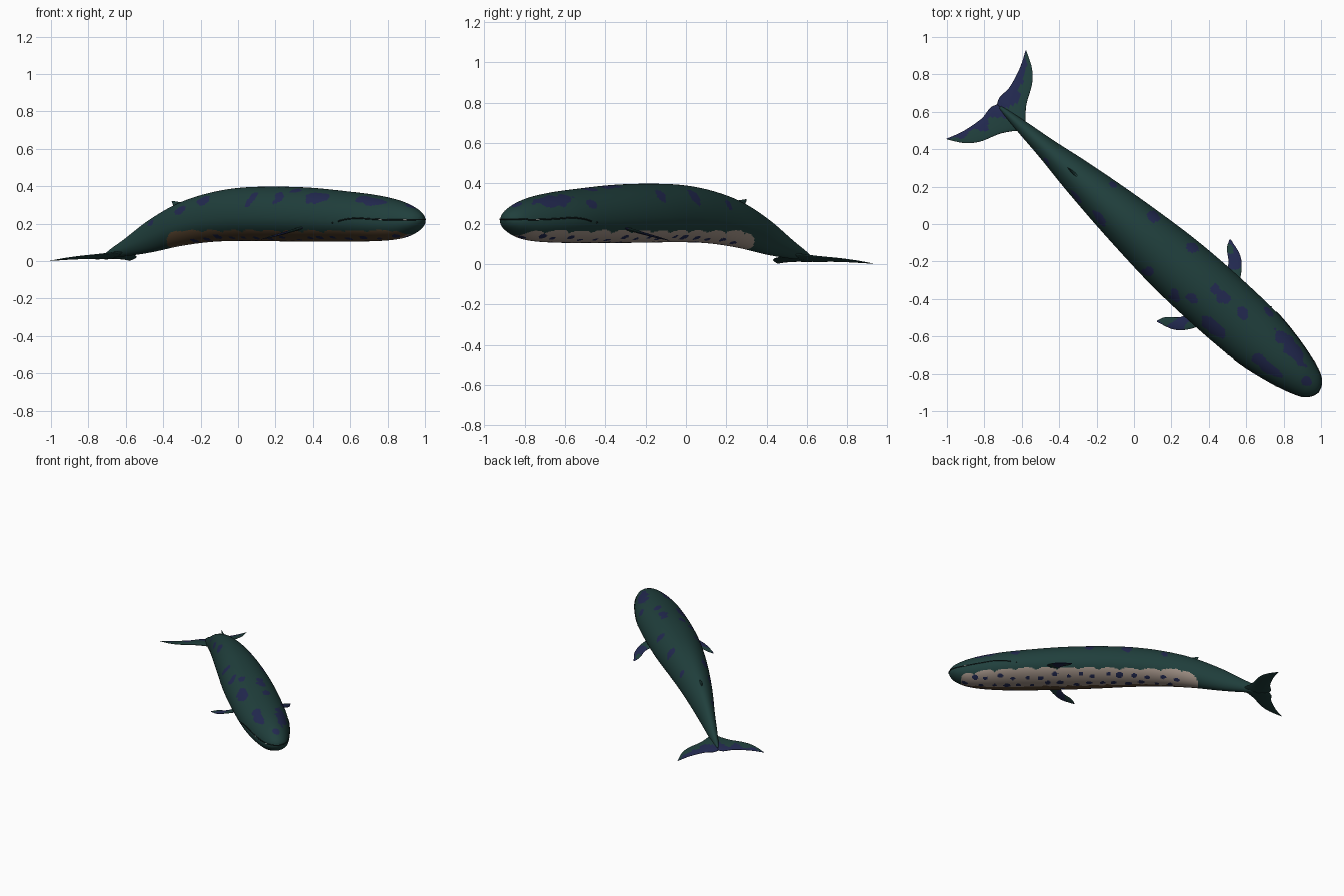
import bpy, bmesh, math, random
from mathutils import Vector, noise

if "Cube" in bpy.data.objects:
    bpy.data.objects.remove(bpy.data.objects["Cube"])

random.seed(4)

def material(name, rgb):
    m = bpy.data.materials.new(name)
    m.diffuse_color = (*rgb, 1)
    m.use_nodes = True
    m.node_tree.nodes["Principled BSDF"].inputs["Base Color"].default_value = m.diffuse_color
    return m

MATS = [material("deep teal", (0.0145, 0.050, 0.046)),
        material("dusk blue", (0.016, 0.022, 0.080)),
        material("pale belly", (0.35, 0.28, 0.235)),
        material("brown belly", (0.105, 0.062, 0.030)),
        material("mouth black", (0.006, 0.014, 0.014)),
        material("baleen white", (0.75, 0.75, 0.7))]
TEAL, BLUE, PALE, BROWN, BLACK, WHITE = range(6)

# Swimming direction: s runs tail to head, n runs across the body
FORWARD = Vector((0.745, -0.667, 0))
ACROSS = Vector((0.667, 0.745, 0))

def place(s, n, z):
    return FORWARD * s + ACROSS * (n - 0.012) + Vector((0, 0, z))

def interp(rows, x):
    """Smooth interpolation of table rows keyed by their first column."""
    x = min(max(x, rows[0][0]), rows[-1][0])
    i = 0
    while i < len(rows) - 2 and x > rows[i + 1][0]:
        i += 1
    a, b = rows[i], rows[i + 1]
    p, q = rows[max(i - 1, 0)], rows[min(i + 2, len(rows) - 1)]
    h = b[0] - a[0]
    t = (x - a[0]) / h
    out = []
    for k in range(1, len(a)):
        ma = (b[k] - p[k]) / (b[0] - p[0]) * h
        mb = (q[k] - a[k]) / (q[0] - a[0]) * h
        out.append((2*t**3 - 3*t*t + 1) * a[k] + (t**3 - 2*t*t + t) * ma
                   + (3*t*t - 2*t**3) * b[k] + (t**3 - t*t) * mb)
    return out

def build(name, rings, paint):
    """Skin closed rings of (s, n, z) points; paint gives each face a colour."""
    bm = bmesh.new()
    loops = [[bm.verts.new(place(*p)) for p in ring] for ring in rings]
    count = len(rings[0])
    for i in range(len(rings) - 1):
        for j in range(count):
            k = (j + 1) % count
            f = bm.faces.new((loops[i][j], loops[i][k], loops[i+1][k], loops[i+1][j]))
            pts = [rings[i][j], rings[i][k], rings[i+1][k], rings[i+1][j]]
            f.material_index = paint(*[sum(p[c] for p in pts) / 4 for c in range(3)], i, j)
    for end in (loops[0], loops[-1]):
        bm.faces.new(end)
    bmesh.ops.remove_doubles(bm, verts=bm.verts, dist=0.0002)
    bmesh.ops.recalc_face_normals(bm, faces=bm.faces)
    for f in bm.faces:
        f.smooth = True
    mesh = bpy.data.meshes.new(name)
    bm.to_mesh(mesh)
    bm.free()
    for m in MATS:
        mesh.materials.append(m)
    obj = bpy.data.objects.new(name, mesh)
    bpy.context.collection.objects.link(obj)
    return obj

# Body stations: s, half width, underside z, top z
BODY = [(-0.95, 0.008, 0.020, 0.034), (-0.90, 0.018, 0.022, 0.065),
        (-0.80, 0.034, 0.026, 0.118), (-0.62, 0.058, 0.046, 0.220),
        (-0.41, 0.092, 0.080, 0.309), (-0.19, 0.122, 0.102, 0.364),
        (0.03, 0.147, 0.108, 0.392), (0.28, 0.169, 0.106, 0.398),
        (0.53, 0.177, 0.104, 0.392), (0.81, 0.173, 0.104, 0.371),
        (0.96, 0.161, 0.106, 0.357), (1.10, 0.135, 0.112, 0.337),
        (1.20, 0.108, 0.126, 0.313), (1.27, 0.082, 0.152, 0.285),
        (1.305, 0.058, 0.175, 0.264), (1.325, 0.029, 0.198, 0.243),
        (1.333, 0.001, 0.220, 0.224)]

def section(s):
    w, lo, hi = interp(BODY, s)
    return w, lo, hi, lo + (hi - lo) * 0.43

def side_width(s, z):
    w, lo, hi, mid = section(s)
    h = hi - mid if z > mid else mid - lo
    return w * math.sqrt(max(0, 1 - ((z - mid) / h) ** 2))

def body_ring(s, count=128):
    w, lo, hi, mid = section(s)
    ring = []
    for j in range(count):
        a = math.tau * j / count
        h = hi - mid if math.sin(a) > 0 else mid - lo
        ring.append((s, w * math.cos(a), mid + h * math.sin(a)))
    return ring

# Painted blotches on the back: s, n, z, radius along, radius around
BACK = [(1.06, 0.08, 0.31, 0.13, 0.045), (1.02, -0.08, 0.32, 0.10, 0.035),
        (1.25, 0, 0.29, 0.03, 0.03), (0.60, 0.04, 0.38, 0.055, 0.04),
        (0.69, -0.12, 0.33, 0.08, 0.045), (0.75, 0.05, 0.37, 0.04, 0.03),
        (0.42, -0.12, 0.33, 0.035, 0.04), (0.22, -0.125, 0.32, 0.03, 0.05),
        (0.50, -0.08, 0.37, 0.04, 0.03), (-0.15, -0.075, 0.31, 0.05, 0.035),
        (-0.33, -0.08, 0.27, 0.05, 0.025), (-0.56, -0.04, 0.20, 0.04, 0.02),
        (0.32, 0.13, 0.33, 0.035, 0.04), (0.05, 0.11, 0.33, 0.035, 0.045),
        (-0.22, 0.09, 0.29, 0.03, 0.03), (0.84, 0.14, 0.30, 0.04, 0.03)]

# Dark spots in rows along the belly
BELLY = []
for i in range(16):
    for deg, shift in ((304, 0), (276, 0.05), (240, 0.03)):
        s = -0.30 + i * 0.097 + shift + random.uniform(-0.015, 0.015)
        w, lo, hi, mid = section(s)
        a = math.radians(deg + random.uniform(-7, 7))
        r = random.uniform(0.017, 0.026)
        BELLY.append((s, w * math.cos(a), mid + (mid - lo) * math.sin(a), r, r * 0.9))

def in_spot(spots, s, n, z, wobble):
    return any(((s - c[0]) / c[3]) ** 2 + ((n - c[1]) ** 2 + (z - c[2]) ** 2) / c[4] ** 2
               < 1 + wobble for c in spots)

def paint_body(s, n, z, i, j):
    wob = noise.noise(Vector((s * 18, n * 18, z * 18)))
    # Scalloped border that rounds off at both ends of the belly
    edge = 0.150 + 0.017 * math.sqrt(abs(math.sin(s * 21 + (1 if n > 0 else 0)))) + 0.005 * wob
    for gap in ((s + 0.46) / 0.16, (1.265 - s) / 0.06):
        if gap < 1:
            edge -= 0.09 * (1 - math.sqrt(max(0, gap * (2 - gap))))
    if -0.46 < s < 1.265 and z < edge:
        if in_spot(BELLY, s, n, z, wob * 0.5):
            return BLUE
        return PALE if n > -0.01 + 0.02 * wob else BROWN
    return BLUE if in_spot(BACK, s, n, z, wob * 1.1) else TEAL

S0, S1, STEPS = -0.95, 1.333, 320
stops = [S0 + (S1 - S0) * math.sin(math.pi / 2 * i / STEPS) for i in range(STEPS + 1)]
build("body", [body_ring(s) for s in stops], paint_body)

def fin(name, rows, side, thick_axis, paint, steps=40, half=14):
    """Loft lens sections; row: key, lead s n z, trail s n z, half thickness."""
    rings = []
    for i in range(steps + 1):
        v = interp(rows, rows[0][0] + (rows[-1][0] - rows[0][0]) * i / steps)
        lead, trail, thick = Vector(v[0:3]), Vector(v[3:6]), v[6]
        ring = []
        for j in range(2 * half):
            a = math.pi * j / half
            p = lead.lerp(trail, (1 - math.cos(a)) / 2)
            p[thick_axis] += thick * math.sin(a)
            ring.append((p[0], p[1] * side, p[2]))
        rings.append(ring)
    return build(name, rings, paint)

# Tail flukes, drooping toward the tips
def fluke_row(n, lead, trail, thick):
    drop = lambda s: 0.047 + (s + 0.8) * 0.18
    return (n, lead, n, drop(lead), trail, n, drop(trail), thick)

FLUKE = [fluke_row(*r) for r in (
    (0, -0.77, -0.972, 0.014), (0.03, -0.795, -0.986, 0.013),
    (0.06, -0.822, -0.986, 0.011), (0.11, -0.858, -0.983, 0.009),
    (0.21, -0.908, -1.006, 0.006), (0.27, -0.964, -1.029, 0.004),
    (0.318, -1.046, -1.052, 0.001))]

# Upper trailing half of each fluke is blue
def paint_fluke(s, n, z, i, j):
    wob = noise.noise(Vector((s * 18, n * 18, 3)))
    return BLUE if j < 14 and j + wob * 5 > 7.3 else TEAL

# Pectoral flippers, swept back and down
FLIPPER = [(0, 0.645, 0.12, 0.192, 0.540, 0.12, 0.172, 0.009),
           (1, 0.592, 0.213, 0.163, 0.518, 0.190, 0.150, 0.007),
           (2, 0.532, 0.267, 0.138, 0.458, 0.245, 0.130, 0.005),
           (3, 0.440, 0.296, 0.117, 0.436, 0.289, 0.116, 0.001)]

def paint_flipper(s, n, z, i, j):
    return BLUE if noise.noise(Vector((s * 16, n * 16, 1))) > 0 else TEAL

for side, label in ((1, "left"), (-1, "right")):
    fin(label + "_fluke", FLUKE, side, 2, paint_fluke)
    fin(label + "_flipper", FLIPPER, side, 2, paint_flipper)

# Small hooked fin on the back
DORSAL = [(0, -0.33, 0, 0.31, -0.455, 0, 0.275, 0.010),
          (1, -0.41, 0, 0.316, -0.455, 0, 0.298, 0.006),
          (2, -0.460, 0, 0.322, -0.465, 0, 0.317, 0.001)]
fin("back_fin", DORSAL, 1, 1, lambda *a: TEAL, 12)

# Mouth line wrapped around the snout
MOUTH = [(0.88, 0.212), (0.92, 0.222), (1.00, 0.229), (1.10, 0.224),
         (1.22, 0.220), (1.333, 0.222)]

def mouth_point(s, side, out=0.0):
    z = interp(MOUTH, s)[0]
    return place(s, side * (side_width(s, z) + out), z)

def tube(name, points, radius, mat):
    curve = bpy.data.curves.new(name, 'CURVE')
    curve.dimensions = '3D'
    curve.bevel_depth = radius
    curve.bevel_resolution = 2
    curve.use_fill_caps = True
    spline = curve.splines.new('POLY')
    spline.points.add(len(points) - 1)
    for sp, p in zip(spline.points, points):
        sp.co = (*p, 1)
    curve.materials.append(MATS[mat])
    bpy.context.collection.objects.link(bpy.data.objects.new(name, curve))

run = [0.88 + 0.453 * math.sin(math.pi / 2 * i / 40) for i in range(41)]
tube("mouth_line", [mouth_point(s, -1) for s in run]
     + [mouth_point(s, 1) for s in reversed(run[:-1])], 0.0038, BLACK)

# Baleen glints and eyes
for k, (s, side) in enumerate(((1.145, -1), (1.28, -1), (1.21, 1))):
    tube(f"baleen_glint_{k}", [mouth_point(s + d * 0.008, side, 0.003)
                               for d in range(-1, 2)], 0.003, WHITE)
for side, label in ((1, "left"), (-1, "right")):
    bpy.ops.mesh.primitive_uv_sphere_add(
        segments=16, ring_count=8, radius=0.005,
        location=place(0.84, side * side_width(0.84, 0.205), 0.205))
    eye = bpy.context.object
    eye.name = label + "_eye"
    eye.data.materials.append(MATS[BLACK])
    bpy.ops.object.shade_smooth()
